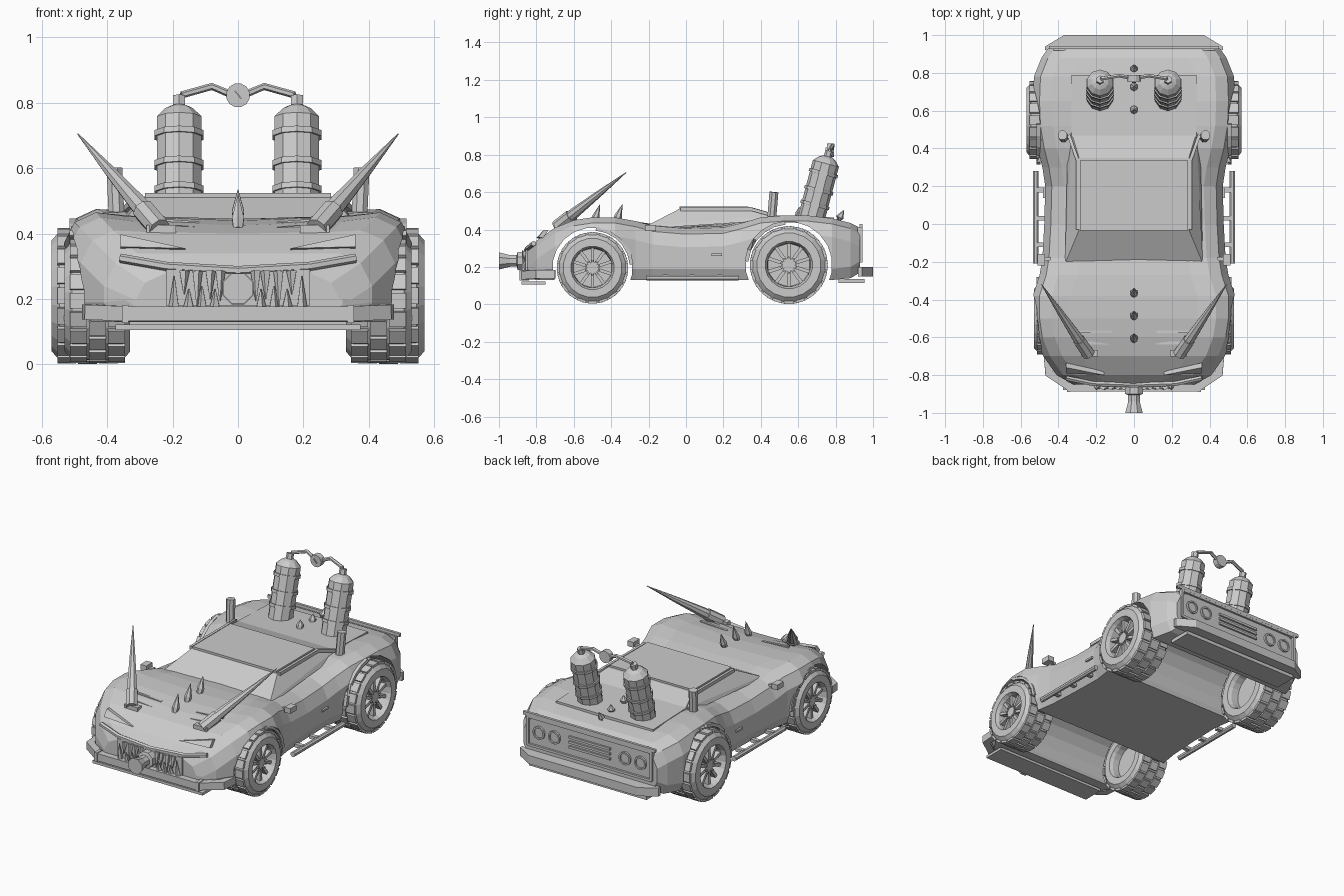
import bpy, bmesh
from math import sin, cos, pi, radians
from mathutils import Vector, Matrix

if "Cube" in bpy.data.objects:
    bpy.data.objects.remove(bpy.data.objects["Cube"])


def pipe(pts, radii, n=8, axis=None):
    """Rings of n points along a path; radii is one number or one per point."""
    pts = [Vector(p) for p in pts]
    if not isinstance(radii, (list, tuple)):
        radii = [radii] * len(pts)
    rings = []
    for i, (p, r) in enumerate(zip(pts, radii)):
        t = Vector(axis) if axis else pts[min(i + 1, len(pts) - 1)] - pts[max(i - 1, 0)]
        t.normalize()
        u = t.cross((0, 0, 1) if abs(t.z) < .9 else (0, 1, 0)).normalized()
        v = u.cross(t)
        angles = [2 * pi * (k + .5) / n for k in range(n)]
        rings.append([p + r * (cos(a) * u + sin(a) * v) for a in angles])
    return rings


def box(c, s, rot=None, taper=1.0):
    """Two square rings; taper scales the top one."""
    m = rot or Matrix.Identity(3)
    corners = ((-1, -1), (1, -1), (1, 1), (-1, 1))
    return [[Vector(c) + m @ Vector((x * s[0] / 2 * k, y * s[1] / 2 * k, z * s[2] / 2))
             for x, y in corners] for z, k in ((-1, 1), (1, taper))]


def part(name, *lofts, mirror=False):
    """Skin each list of rings, cap its ends, and make one object."""
    bm = bmesh.new()
    for rings in lofts:
        vs = [[bm.verts.new(p) for p in ring] for ring in rings]
        n = len(vs[0])
        for a, b in zip(vs, vs[1:]):
            for k in range(n):
                bm.faces.new((a[k], a[(k + 1) % n], b[(k + 1) % n], b[k]))
        bm.faces.new(vs[0][::-1])
        bm.faces.new(vs[-1])
    bmesh.ops.recalc_face_normals(bm, faces=bm.faces)
    me = bpy.data.meshes.new(name)
    bm.to_mesh(me)
    bm.free()
    ob = bpy.data.objects.new(name, me)
    bpy.context.collection.objects.link(ob)
    if mirror:
        ob.modifiers.new("Mirror", 'MIRROR').use_mirror_merge = False
    return ob


# Body shell: y, half width, bottom, fender height, centre height
sections = [(-.85, .32, .14, .28, .29), (-.80, .41, .13, .34, .34), (-.70, .48, .13, .41, .40),
            (-.60, .52, .13, .45, .425), (-.50, .535, .13, .465, .44), (-.38, .535, .13, .465, .445),
            (-.27, .50, .13, .445, .44), (-.18, .485, .13, .42, .43), (0, .475, .13, .405, .42),
            (.2, .47, .13, .41, .43), (.3, .485, .13, .435, .45), (.4, .51, .13, .465, .46),
            (.52, .53, .13, .475, .465), (.65, .535, .13, .475, .46), (.78, .53, .13, .46, .45),
            (.88, .49, .14, .435, .435), (.93, .455, .17, .41, .41)]
rings = []
for y, w, zb, zf, zc in sections:
    half = [(w * .94, zb), (w, zb + .06), (w, zf - .1), (w - .035, zf - .03),
            (w - .1, zf), (w - .2, (zf + zc) / 2)]
    rings.append([(x, y, z) for x, z in half] + [(0, y, zc)]
                 + [(-x, y, z) for x, z in half[::-1]] + [(0, y, zb)])
body = part("body_shell", rings)

# Wheel wells cut across the body
wheels = {"front": (-.5, .195, .43, .10, .188), "rear": (.55, .21, .46, .11, .205)}
for name, (y, z, x, hw, r) in wheels.items():
    cutter = part(name + "_well_cutter", pipe([(-.8, y, z), (.8, y, z)], r + .027, 20))
    cutter.hide_render = True
    cutter.hide_set(True)
    mod = body.modifiers.new(name + "_well", 'BOOLEAN')
    mod.object, mod.operation, mod.solver = cutter, 'DIFFERENCE', 'EXACT'

# Wheels: tyre, tread lugs, rim and spokes
for name, (y, z, x, hw, r) in wheels.items():
    c = Vector((x, y, z))
    prof = [(-.4, .01), (-.4, .55), (-.8, .57), (-1, .62), (-1, .84), (-.78, .97), (.78, .97),
            (1, .84), (1, .62), (.8, .57), (.35, .55), (.35, .01)]
    part(name + "_tyre", pipe([(x + a * hw, y, z) for a, b in prof],
                              [b * r for a, b in prof], 20, (1, 0, 0)), mirror=True)
    lugs, spokes = [], []
    for k in range(20):
        for side in (-1, 0, 1):
            rot = Matrix.Rotation(2 * pi * (k + .5 * (side == 0)) / 20, 3, 'X')
            lugs.append(box(c + rot @ Vector((side * hw * .58, 0, r * .975)),
                            (hw * .52, r * .25, r * .07), rot))
    for k in range(10):
        rot = Matrix.Rotation(2 * pi * k / 10, 3, 'X')
        spokes.append(box(c + rot @ Vector((hw * .62, 0, r * .36)), (hw * .3, r * .09, r * .44), rot))
        bolt = c + rot @ Vector((hw * .75, 0, r * .2))
        spokes.append(pipe([bolt, bolt + Vector((.012, 0, 0))], .006, 6))
    spokes.append(pipe([c, c + Vector((hw * .8, 0, 0))], r * .16, 10))
    part(name + "_tread", *lugs, mirror=True)
    part(name + "_spokes", *spokes, mirror=True)

    # Arch trim beside the door
    sgn = 1 if name == "front" else -1
    arc = [radians(a) for a in range(5, 86, 16)]
    part(name + "_arch_trim", pipe([(.505, y + sgn * (r + .022) * cos(a), z + (r + .022) * sin(a))
                                    for a in arc], .014, 4), mirror=True)

# Cabin glasshouse, roof panel, rails and rear deck
part("cabin", [[(-.365, -.21, .405), (.365, -.21, .405), (.35, .49, .45), (-.35, .49, .45)],
               [(-.365, -.21, .42), (.365, -.21, .42), (.33, .48, .473), (-.33, .48, .473)],
               [(-.29, -.03, .513), (.29, -.03, .513), (.29, .35, .513), (-.29, .35, .513)]])
part("roof_panel", box((0, .15, .517), (.57, .37, .014)))
part("roof_rail", box((.3, .16, .51), (.016, .38, .02)), mirror=True)
part("rear_pillar_trim", pipe([(.3, .34, .512), (.345, .47, .475)], .012, 4), mirror=True)
part("rear_deck", [[(s * .33, y, z) for s, y, z in ((-1, .46, a), (1, .46, a), (1, .79, b), (-1, .79, b))]
                   for a, b in ((.44, .43), (.477, .465))])

# Gas tanks leaning back, with bands, valves and a joining hose
axis = Vector((0, .09, .34))
base = Vector((.18, .665, .44))
at = lambda t: base + axis * t
part("tank", pipe([at(0), at(.92), at(1), at(1.03)], [.072, .072, .045, .025], 10), mirror=True)
part("tank_bands", *[pipe([at(t - .025), at(t + .025)], .079, 10) for t in (.27, .5, .77)], mirror=True)
part("tank_valve", pipe([at(1.02), at(1.12)], .021, 6), mirror=True)
part("tank_hose", pipe([(.18, .765, .80), (.17, .77, .825), (.08, .785, .85), (.02, .775, .825)],
                       .011, 6), mirror=True)
part("hose_gauge", pipe([(0, .755, .823), (0, .79, .823)], .037, 12),
     box((0, .75, .825), (.004, .006, .03), Matrix.Rotation(radians(-40), 3, 'Y')))
part("exhaust_stack", pipe([(.37, .455, .42), (.378, .47, .60)], .026, 8), mirror=True)

# Horns with socket sleeves and mounting plates
root, tip = Vector((.24, -.69, .415)), Vector((.49, -.32, .705))
part("horn", pipe([root, root.lerp(tip, .25), root.lerp(tip, .6), tip], [.03, .029, .018, .002], 8),
     pipe([root, root.lerp(tip, .2)], .035, 8), mirror=True)
part("horn_mount", box((.235, -.685, .412), (.09, .035, .03)), mirror=True)

# Spikes along the centreline
part("centre_spikes", *[pipe([(0, y, z), (0, y + .012, z + .03), (0, y + d, z + h)],
                             [.016, .021, .001], 6)
                        for y, z, d, h in ((-.615, .415, .035, .105), (-.495, .435, .035, .1),
                                           (-.375, .44, .035, .095), (.595, .46, .01, .06),
                                           (.715, .45, .015, .06), (.81, .435, .035, .07))])

# Hood vents, headlight slits and mouth
part("hood_vent", pipe([(.12, -.57, .43), (.30, -.57, .443)], .01, 4),
     pipe([(.12, -.63, .413), (.27, -.63, .425)], .01, 4), mirror=True)
part("headlight", [[(.16, -.78, .35), (.36, -.765, .355), (.36, -.735, .395)],
                   [(.16, -.80, .355), (.36, -.79, .36), (.36, -.76, .398)]], mirror=True)
part("mouth_lip", pipe([(-.36, -.815, .325), (-.22, -.845, .3), (0, -.853, .287),
                        (.22, -.845, .3), (.36, -.815, .325)], .014, 6))
part("mouth_plate", box((0, -.85, .235), (.44, .016, .11)))
teeth = [pipe([(x, -.862, .285), (x, -.875, z)], [.017, .002], 5)
         for x, z in ((.055, .195), (.085, .2), (.125, .175), (.165, .215))]
teeth += [pipe([(x, -.862, .175), (x, -.875, z)], [.017, .002], 5)
          for x, z in ((.07, .23), (.11, .24), (.15, .23), (.195, .27))]
part("teeth", *teeth, mirror=True)

# Nose barrel
part("nose_barrel", pipe([(0, y, .232) for y in (-.84, -.9, -.905, -.94, -1.0)],
                         [.052, .052, .033, .033, .05], 8, (0, 1, 0)))

# Bumpers, splitter and diffuser
part("front_bumper", pipe([(-.455, -.70, .16), (-.45, -.79, .16), (-.34, -.865, .155), (.34, -.865, .155),
                           (.45, -.79, .16), (.455, -.70, .16)], .032, 4))
part("bumper_clamp", box((.345, -.865, .155), (.02, .05, .055)), mirror=True)
part("front_splitter", box((0, -.815, .114), (.75, .13, .016)))
part("rear_bumper", [[(-.47, .92, z), (.47, .92, z), (.47, .94, z), (.37, 1, z), (-.37, 1, z), (-.47, .94, z)]
                     for z in (.148, .2)])
part("rear_diffuser", box((0, .885, .125), (.8, .14, .022)))

# Tail panel, lights and plate slats
part("tail_frame", box((0, .93, .405), (.84, .025, .015)), box((0, .93, .232), (.84, .025, .015)),
     box((-.42, .93, .32), (.015, .025, .18)), box((.42, .93, .32), (.015, .025, .18)))
part("tail_lights", *[pipe([(x, .92, .32), (x, .942, .32), (x, .942, .32), (x, .934, .32)],
                           [.04, .04, .03, .03], 12, (0, 1, 0)) for x in (.24, .345)], mirror=True)
part("tail_slats", *[box((0, .933, z), (.28, .016, .014)) for z in (.29, .32, .35)])
part("tail_lip", box((0, .935, .42), (.9, .016, .02)))

# Side pipes, mirrors and door handles
part("side_pipe", pipe([(.52, -.21, .142), (.52, .28, .142)], .016, 8),
     *[box((.495, y, .15), (.05, .025, .02)) for y in (-.11, .03, .18)], mirror=True)
part("side_mirror", box((.49, -.19, .408), (.04, .06, .032)),
     box((.465, -.185, .4), (.05, .02, .014)), mirror=True)
part("door_handle", box((.474, .165, .265), (.016, .055, .012)), mirror=True)
